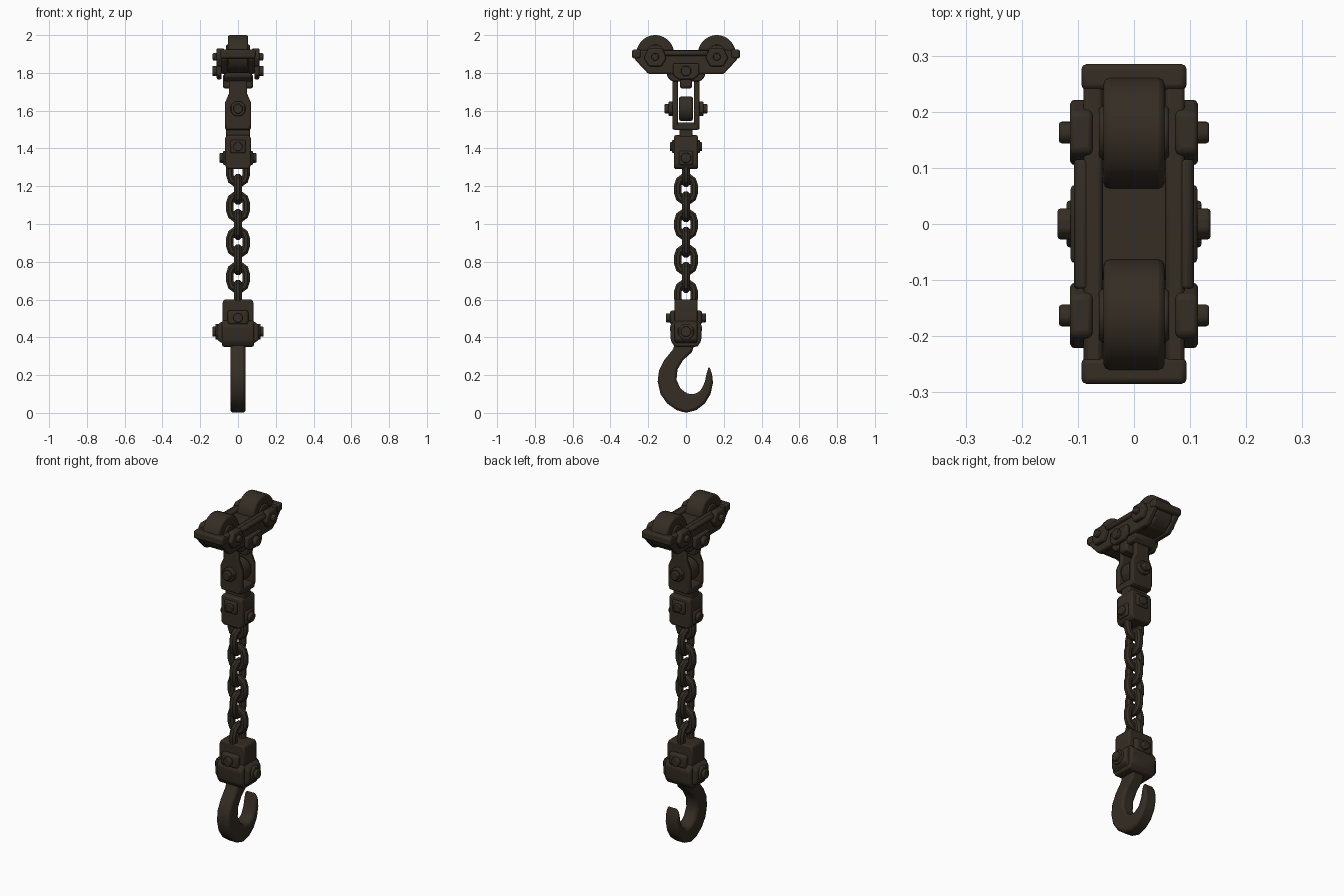
import bpy, bmesh, math
from mathutils import Vector, Matrix

cube = bpy.data.objects.get("Cube")
if cube:
    bpy.data.objects.remove(cube, do_unlink=True)

mat = bpy.data.materials.new("dark_aged_iron")
mat.use_nodes = True
COLOR = (0.035, 0.026, 0.017, 1)
mat.diffuse_color = COLOR
bsdf = mat.node_tree.nodes["Principled BSDF"]
bsdf.inputs["Base Color"].default_value = COLOR
bsdf.inputs["Roughness"].default_value = 0.7
parts = []


def finish(name, bm, bevel=0.0):
    bmesh.ops.recalc_face_normals(bm, faces=bm.faces)
    mesh = bpy.data.meshes.new(name)
    bm.to_mesh(mesh)
    bm.free()
    mesh.materials.append(mat)
    ob = bpy.data.objects.new(name, mesh)
    bpy.context.collection.objects.link(ob)
    if bevel:
        mod = ob.modifiers.new("worn_edges", "BEVEL")
        mod.width = bevel
        mod.segments = 2
        mod.limit_method = "ANGLE"
    parts.append(ob)
    return ob


def box(name, centre, size, bevel=0.008):
    bm = bmesh.new()
    bmesh.ops.create_cube(bm, size=1)
    bmesh.ops.scale(bm, vec=size, verts=bm.verts)
    bmesh.ops.translate(bm, vec=centre, verts=bm.verts)
    return finish(name, bm, bevel)


def rod(name, centre, radius, length, axis, sides=8, bevel=0.005):
    bm = bmesh.new()
    bmesh.ops.create_cone(bm, cap_ends=True, segments=sides, radius1=radius,
                          radius2=radius, depth=length)
    spin = Matrix.Rotation(math.pi / sides, 4, "Z")
    turn = Vector((0, 0, 1)).rotation_difference(Vector(axis)).to_matrix().to_4x4()
    bmesh.ops.transform(bm, matrix=Matrix.Translation(centre) @ turn @ spin, verts=bm.verts)
    return finish(name, bm, bevel)


def plate(name, outline, half, axis="x", offset=0.0, bevel=0.008):
    """Extrude a (side, z) outline along x or y."""
    bm = bmesh.new()
    def put(d, s, z):
        return bm.verts.new((d, s, z) if axis == "x" else (s, d, z))
    a = [put(offset - half, s, z) for s, z in outline]
    b = [put(offset + half, s, z) for s, z in outline]
    bm.faces.new(a)
    bm.faces.new(b)
    for i in range(len(a)):
        j = (i + 1) % len(a)
        bm.faces.new((a[i], a[j], b[j], b[i]))
    return finish(name, bm, bevel)


def mirrored(right_half):
    return right_half + [(-s, z) for s, z in reversed(right_half)]


X, Y, Z = (1, 0, 0), (0, 1, 0), (0, 0, 1)

# Trolley frame: two cheeks, centre block and end bumpers
cheek = mirrored([(0.27, 1.92), (0.27, 1.87), (0.2, 1.795), (0.1, 1.795)])
for s in (-1, 1):
    side = "left" if s > 0 else "right"
    plate(f"trolley_cheek_{side}", cheek, 0.017, offset=s * 0.073)
    rod(f"side_rail_{side}", (s * 0.092, 0, 1.905), 0.016, 0.23, Y)
    plate(f"centre_lug_{side}", mirrored([(0.07, 1.85), (0.07, 1.79), (0.04, 1.765)]),
          0.013, offset=s * 0.1)
    rod(f"centre_bolt_{side}", (s * 0.118, 0, 1.81), 0.03, 0.036, X)
plate("trolley_centre", mirrored([(0.085, 1.905), (0.1, 1.85), (0.1, 1.78), (0.075, 1.755)]), 0.075)
plate("trolley_floor", mirrored([(0.255, 1.855), (0.19, 1.8)]), 0.06)

# Wheels with axle blocks and bolts
for e in (-1, 1):
    end = "back" if e > 0 else "front"
    y = e * 0.163
    rod(f"{end}_bumper", (0, e * 0.262, 1.9), 0.033, 0.188, X, 4, 0.01)
    rod(f"{end}_wheel", (0, y, 1.9), 0.1, 0.108, X, 32, 0.01)
    rod(f"{end}_wheel_hub", (0, y, 1.9), 0.05, 0.125, X, 16)
    for s in (-1, 1):
        side = "left" if s > 0 else "right"
        block = [(y - 0.06, 1.88), (y - 0.035, 1.93), (y + 0.035, 1.93),
                 (y + 0.06, 1.88), (y + 0.035, 1.835), (y - 0.035, 1.835)]
        plate(f"{end}_axle_block_{side}", block, 0.02, offset=s * 0.094)
        rod(f"{end}_axle_bolt_{side}", (s * 0.12, y, 1.885), 0.021, 0.028, X)

# Hanger: yoke legs around a roller
box("hanger_pin_block", (0, 0, 1.755), (0.16, 0.065, 0.075), 0.012)
leg = mirrored([(0.048, 1.79), (0.048, 1.69), (0.07, 1.64), (0.07, 1.53), (0.06, 1.5)])
for s in (-1, 1):
    side = "back" if s > 0 else "front"
    plate(f"yoke_leg_{side}", leg, 0.015, "y", s * 0.057)
    rod(f"roller_boss_{side}", (0, s * 0.08, 1.61), 0.042, 0.025, Y)
    rod(f"roller_bolt_{side}", (0, s * 0.1, 1.61), 0.027, 0.028, Y)
box("yoke_base", (0, 0, 1.517), (0.135, 0.13, 0.04))
rod("yoke_roller", (0, 0, 1.61), 0.066, 0.075, Y, 20, 0.012)

# Swivel block with cross bolts
box("swivel_neck", (0, 0, 1.485), (0.125, 0.07, 0.06))
plate("swivel_block", mirrored([(0.06, 1.47), (0.07, 1.45), (0.07, 1.31), (0.055, 1.29)]),
      0.064, "y", bevel=0.01)
rod("swivel_bolt_x", (0, 0, 1.35), 0.028, 0.196, X)
box("swivel_collar_x", (0, 0, 1.35), (0.16, 0.075, 0.075))
rod("swivel_bolt_y", (0, 0, 1.41), 0.026, 0.17, Y)
box("swivel_collar_y", (0, 0, 1.41), (0.08, 0.15, 0.07))


# Chain: one eight-sided link, alternately turned
def chain_link(name, z, across, length=0.172, width=0.13, wire=0.022):
    bm = bmesh.new()
    r = width / 2 - wire
    straight = length / 2 - wire - r
    rings = []
    for i in range(12):
        a = math.pi * (i % 6) / 5 + math.pi * (i // 6)
        radial = Vector((math.cos(a), 0, math.sin(a)))
        centre = radial * r + Vector((0, 0, straight if i < 6 else -straight))
        ring = []
        for k in range(8):
            t = 2 * math.pi * (k + 0.5) / 8
            p = centre + radial * (wire * math.cos(t)) + Vector(Y) * (wire * math.sin(t))
            if across:
                p = Vector((p.y, p.x, p.z))
            ring.append(bm.verts.new(p + Vector((0, 0, z))))
        rings.append(ring)
    for i in range(12):
        a, b = rings[i], rings[(i + 1) % 12]
        for k in range(8):
            m = (k + 1) % 8
            bm.faces.new((a[k], a[m], b[m], b[k]))
    finish(name, bm)


for i in range(8):
    chain_link(f"chain_link_{i + 1}", 1.278 - i * 0.0935, i % 2 == 1)

# Lower block holding the hook
plate("lower_block_top", mirrored([(0.075, 0.6), (0.082, 0.58), (0.082, 0.46)]), 0.06, "y")
box("lower_collar", (0, 0, 0.505), (0.11, 0.17, 0.075), 0.012)
rod("lower_bolt_y", (0, 0, 0.503), 0.026, 0.212, Y)
plate("lower_block_base", mirrored([(0.085, 0.485), (0.11, 0.465), (0.11, 0.385), (0.06, 0.355)]),
      0.06, "y", bevel=0.01)
plate("lower_block_cheeks", mirrored([(0.065, 0.49), (0.085, 0.46), (0.08, 0.38), (0.06, 0.35)]),
      0.085, bevel=0.01)
rod("lower_boss_x", (0, 0, 0.43), 0.045, 0.24, X)
rod("lower_bolt_x", (0, 0, 0.43), 0.029, 0.272, X)

# Hook: outer edge down and round to the tip, then inner edge back up
hook = [(-0.05, 0.39), (-0.07, 0.335), (-0.115, 0.28), (-0.143, 0.225), (-0.15, 0.165),
        (-0.135, 0.1), (-0.1, 0.05), (-0.05, 0.015), (0, 0), (0.055, 0.015),
        (0.1, 0.05), (0.13, 0.1), (0.143, 0.16), (0.138, 0.205), (0.122, 0.25),
        (0.108, 0.205), (0.1, 0.165), (0.08, 0.12), (0.045, 0.098), (0.005, 0.102),
        (-0.03, 0.13), (-0.05, 0.175), (-0.045, 0.23), (-0.015, 0.28), (0.03, 0.32), (0.055, 0.39)]
plate("hook", hook, 0.04, bevel=0.014)

# Smooth rounded surfaces while keeping hard edges
bpy.ops.object.select_all(action="DESELECT")
for ob in parts:
    ob.select_set(True)
bpy.context.view_layer.objects.active = parts[0]
bpy.ops.object.shade_smooth_by_angle(angle=math.radians(35))
